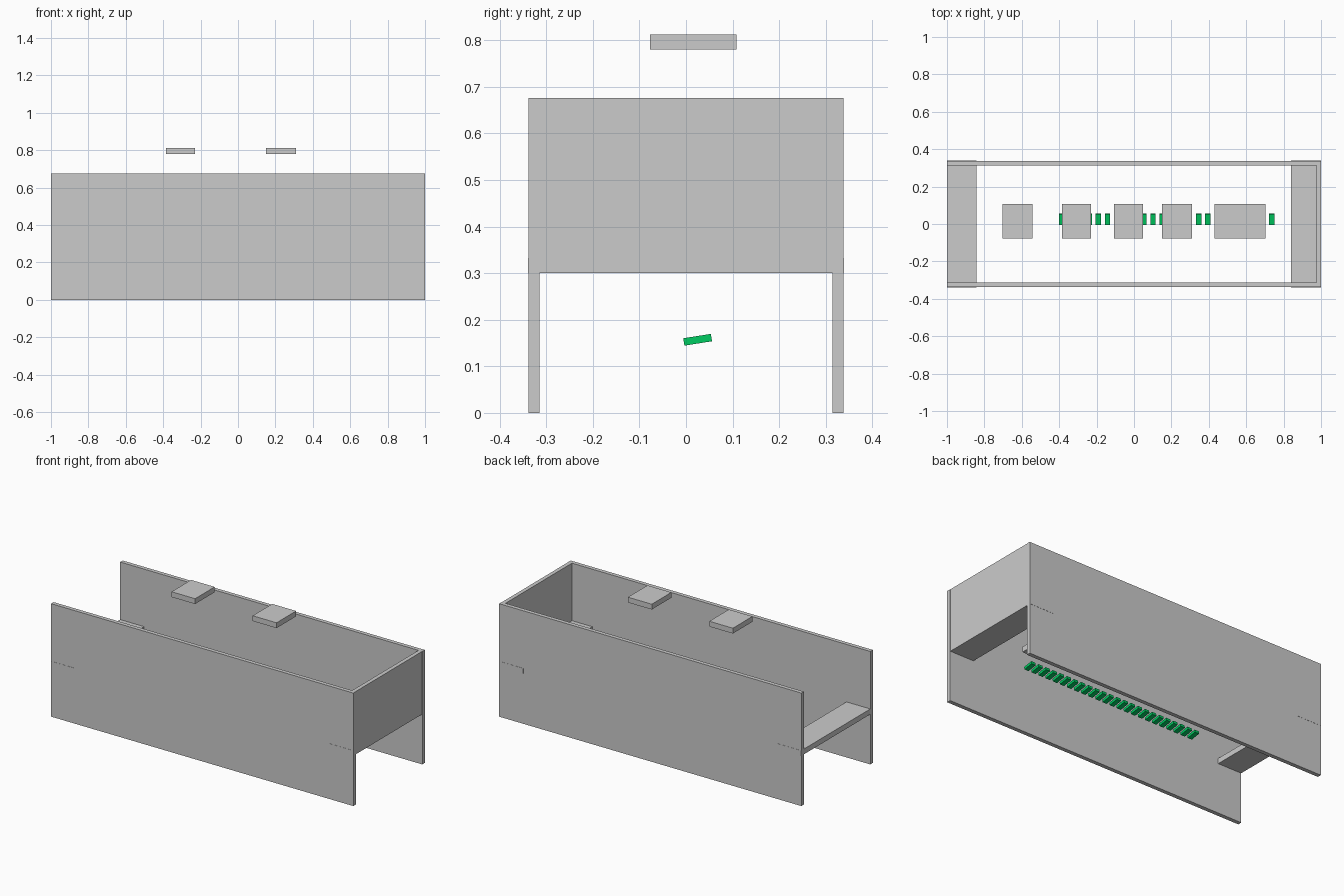
import bpy, bmesh, math
from mathutils import Matrix, Vector

if "Cube" in bpy.data.objects:
    bpy.data.objects.remove(bpy.data.objects["Cube"])


def box(name, x, y, z):
    """Box from (min, max) ranges on each axis."""
    lo, hi = zip(x, y, z)
    centre = Vector([(a + b) / 2 for a, b in zip(lo, hi)])
    size = [b - a for a, b in zip(lo, hi)]
    bm = bmesh.new()
    bmesh.ops.create_cube(bm, size=1, matrix=Matrix.Diagonal((*size, 1)))
    mesh = bpy.data.meshes.new(name)
    bm.to_mesh(mesh)
    bm.free()
    ob = bpy.data.objects.new(name, mesh)
    ob.location = centre
    bpy.context.collection.objects.link(ob)
    return ob


# Long side walls
for name, s in (("front_wall", -1), ("back_wall", 1)):
    box(name, (-1, 1), sorted((s * 0.314, s * 0.338)), (0, 0.676))

# Closed right end, raised to the floor level
box("end_wall", (0.975, 0.999), (-0.338, 0.338), (0.30, 0.676))

# Ledges at both ends, just poking through the walls
for name, x in (("left_ledge", (-1, -0.842)), ("right_ledge", (0.84, 0.999))):
    box(name, x, (-0.339, 0.339), (0.30, 0.332))

# Stepping platforms: low ones level with the ledges, two raised above the walls
platforms = (
    (-0.702, -0.544, 0.30), (-0.386, -0.230, 0.78), (-0.108, 0.049, 0.30),
    (0.151, 0.309, 0.78), (0.431, 0.702, 0.30),
)
for i, (x0, x1, z) in enumerate(platforms):
    box(f"platform_{i + 1}", (x0, x1), (-0.077, 0.108), (z, z + 0.032))

# Row of plain green bars below the platforms, tipped slightly back
green = bpy.data.materials.new("green")
green.diffuse_color = (0.0, 0.6, 0.12, 1)
green.use_nodes = True
green.node_tree.nodes["Principled BSDF"].inputs["Base Color"].default_value = green.diffuse_color
count, start, end, width = 24, -0.40, 0.75, 0.028
step = (end - start - width) / (count - 1)
for i in range(count):
    x = start + i * step
    bar = box(f"green_bar_{i + 1}", (x, x + width), (-0.005, 0.055), (0.149, 0.165))
    bar.rotation_euler.x = math.radians(9)
    bar.data.materials.append(green)
